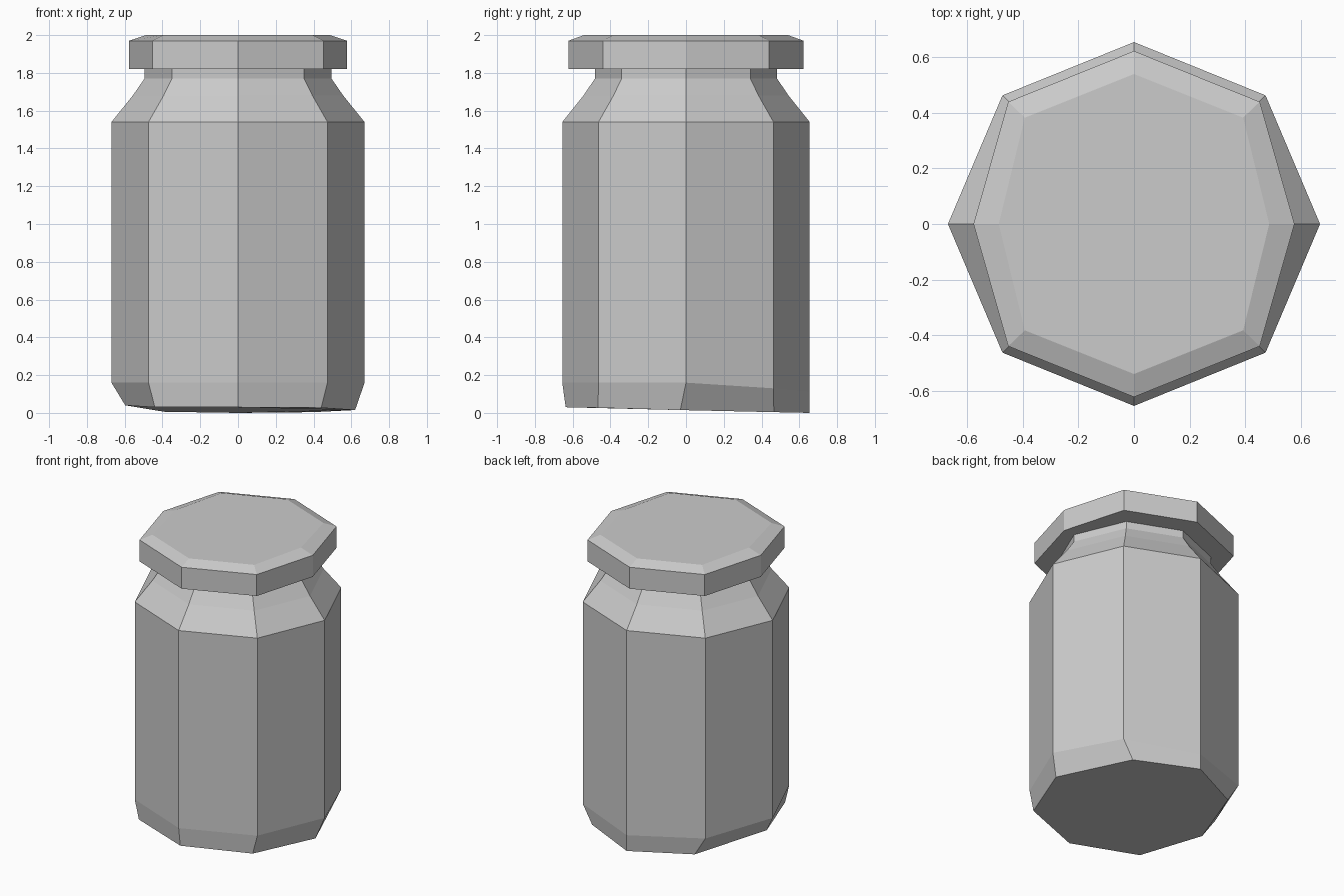
import bpy, bmesh

if "Cube" in bpy.data.objects:
    bpy.data.objects.remove(bpy.data.objects["Cube"])

DIAG = 0.7071


def ring(rx, ry, z, dx=None, dy=None):
    """Octagon with corners on the axes; dx, dy place the diagonal corners."""
    dx = rx * DIAG if dx is None else dx
    dy = ry * DIAG if dy is None else dy
    return [(rx, 0, z), (dx, dy, z), (0, ry, z), (-dx, dy, z),
            (-rx, 0, z), (-dx, -dy, z), (0, -ry, z), (dx, -dy, z)]


def loft(name, rings):
    """Skin a stack of rings and cap both ends, flat shaded."""
    bm = bmesh.new()
    loops = [[bm.verts.new(p) for p in r] for r in rings]
    for a, b in zip(loops, loops[1:]):
        for i in range(8):
            j = (i + 1) % 8
            bm.faces.new((a[i], a[j], b[j], b[i]))
    bm.faces.new(loops[0][::-1])
    bm.faces.new(loops[-1])
    bmesh.ops.recalc_face_normals(bm, faces=bm.faces)
    mesh = bpy.data.meshes.new(name)
    bm.to_mesh(mesh)
    bm.free()
    obj = bpy.data.objects.new(name, mesh)
    bpy.context.collection.objects.link(obj)
    return obj


# Jar body: slightly crooked foot, straight wall, curved shoulder, neck
foot = [(0.62, -0.03, 0.015), (0.40, 0.465, 0.004), (0, 0.655, 0),
        (-0.39, 0.46, 0.006), (-0.597, -0.04, 0.04), (-0.44, -0.466, 0.03),
        (0, -0.637, 0.03), (0.44, -0.466, 0.027)]
heel_z = [0.16, 0.13, 0.11, 0.14, 0.16, 0.16, 0.16, 0.16]
heel = [(x, y, z) for (x, y, _), z in zip(ring(0.67, 0.655, 0), heel_z)]
loft("jar_body", [foot, heel,
                  ring(0.67, 0.655, 1.54),
                  ring(0.557, 0.543, 1.68),
                  ring(0.495, 0.482, 1.77),
                  ring(0.495, 0.482, 1.83)])

# Lid with bevelled top edge
loft("jar_lid", [ring(0.578, 0.623, 1.82, 0.453, 0.44),
                 ring(0.578, 0.623, 1.97, 0.453, 0.44),
                 ring(0.487, 0.54, 2.0, 0.393, 0.383)])
